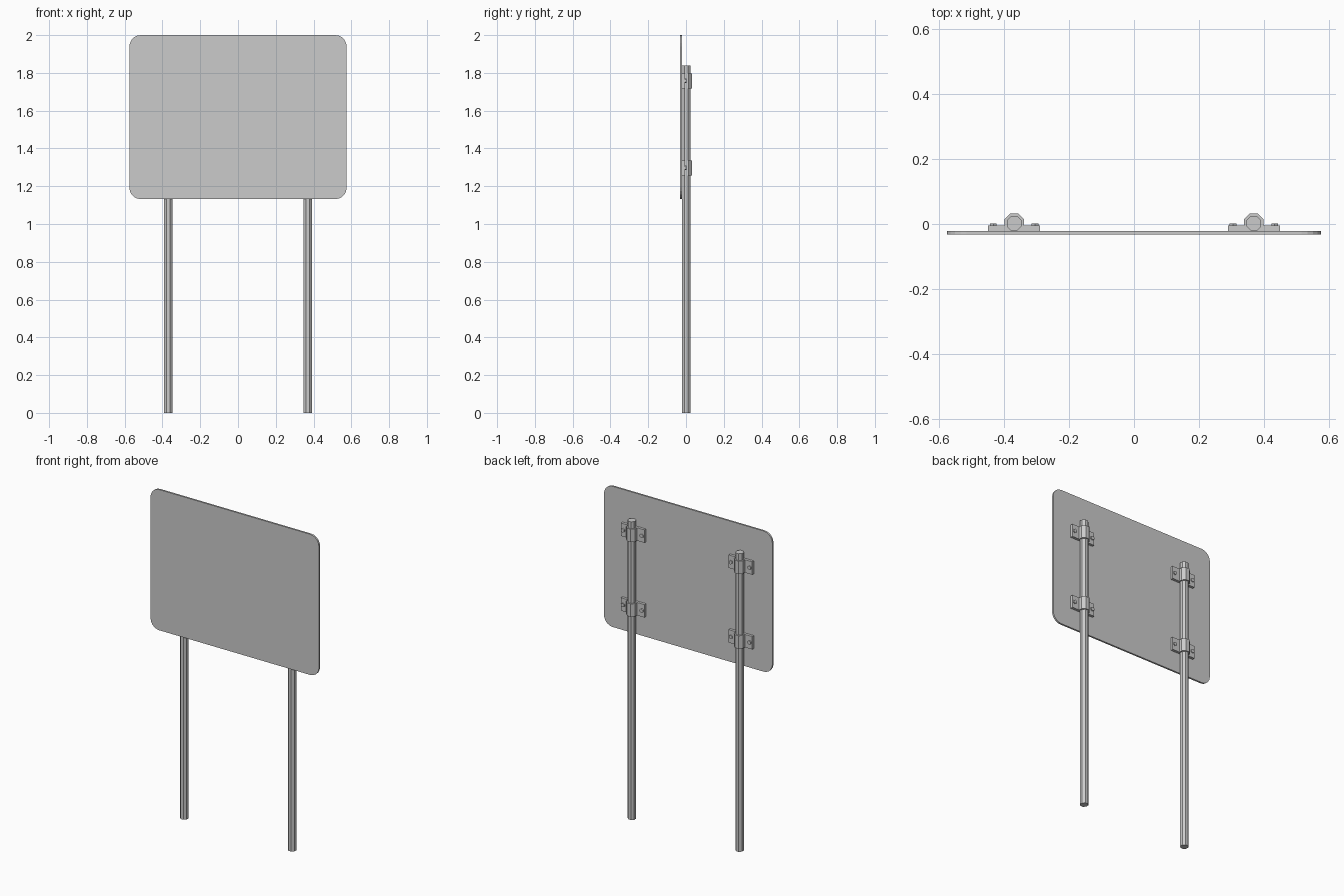
import bpy, bmesh, math
from mathutils import Matrix

if "Cube" in bpy.data.objects:
    bpy.data.objects.remove(bpy.data.objects["Cube"])

POST_X, POST_Y = 0.368, 0.002
PANEL_FRONT, PANEL_BACK = -0.032, -0.021


def extrude_profile(name, pts, vec):
    """Solid made by sweeping a flat outline of 3D points along vec."""
    bm = bmesh.new()
    face = bm.faces.new([bm.verts.new(p) for p in pts])
    ext = bmesh.ops.extrude_face_region(bm, geom=[face], use_keep_orig=True)
    bmesh.ops.translate(bm, vec=vec,
                        verts=[g for g in ext["geom"] if isinstance(g, bmesh.types.BMVert)])
    return finish(name, bm)


def prism(name, sides, r, depth, matrix):
    bm = bmesh.new()
    bmesh.ops.create_cone(bm, cap_ends=True, segments=sides, radius1=r,
                          radius2=r, depth=depth, matrix=matrix)
    return finish(name, bm)


def finish(name, bm):
    bmesh.ops.recalc_face_normals(bm, faces=bm.faces)
    mesh = bpy.data.meshes.new(name)
    bm.to_mesh(mesh)
    bm.free()
    obj = bpy.data.objects.new(name, mesh)
    bpy.context.collection.objects.link(obj)
    return obj


# Sign panel with rounded corners
W, Z0, Z1, R, STEPS = 0.575, 1.132, 2.0, 0.06, 5
outline = []
for i, (cx, cz) in enumerate([(W - R, Z1 - R), (R - W, Z1 - R),
                              (R - W, Z0 + R), (W - R, Z0 + R)]):
    for k in range(STEPS + 1):
        a = math.pi / 2 * (i + k / STEPS)
        outline.append((cx + R * math.cos(a), PANEL_FRONT, cz + R * math.sin(a)))
extrude_profile("sign_panel", outline, (0, PANEL_BACK - PANEL_FRONT, 0))

# Clamp cross-section: flat wings with an octagonal collar over the post
A = 0.030
S = A * math.tan(math.pi / 8)
WING = -0.005
half = [(0.08, PANEL_BACK), (0.08, WING), (A, WING), (A, POST_Y + S), (S, POST_Y + A)]
profile = half + [(-x, y) for x, y in reversed(half)]

for side, sx in (("left", -POST_X), ("right", POST_X)):
    # Octagonal post, flats facing the axes
    prism(side + "_post", 8, 0.0225 / math.cos(math.pi / 8), 1.84,
          Matrix.Translation((sx, POST_Y, 0.92)) @ Matrix.Rotation(math.pi / 8, 4, 'Z'))
    for level, z in (("lower", 1.297), ("upper", 1.758)):
        tag = f"{side}_{level}"
        extrude_profile(tag + "_clamp", [(sx + x, y, z - 0.04) for x, y in profile],
                        (0, 0, 0.08))
        # Bolt heads on the wings
        for n, dx in enumerate((-0.064, 0.064)):
            prism(f"{tag}_bolt_{n + 1}", 6, 0.012, 0.010,
                  Matrix.Translation((sx + dx, WING + 0.002, z)) @
                  Matrix.Rotation(math.pi / 2, 4, 'X'))
